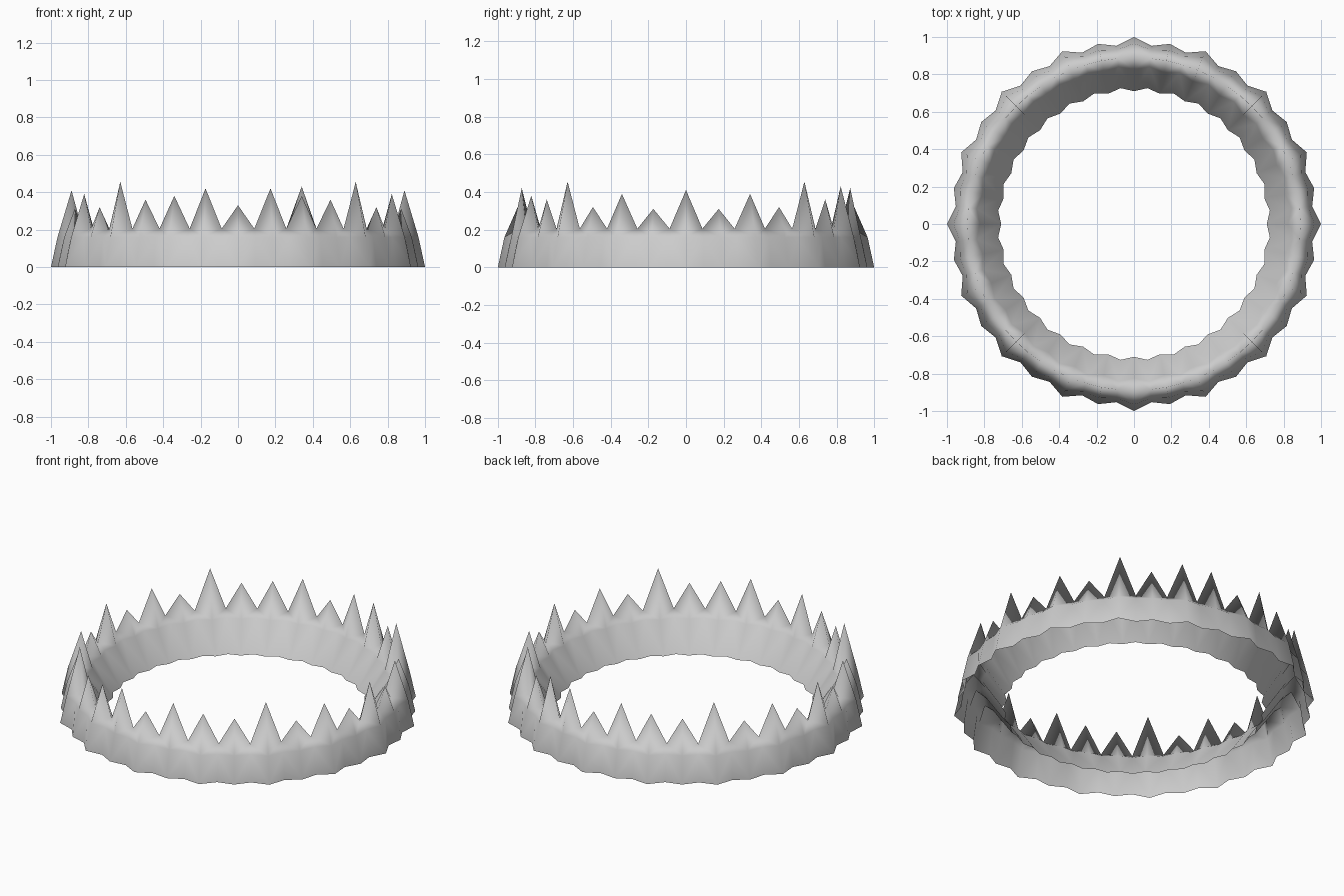
import bpy, bmesh, math

if "Cube" in bpy.data.objects:
    bpy.data.objects.remove(bpy.data.objects["Cube"])

N = 32  # spikes around the ring
# spike heights over a quarter turn, starting on the side axis
HEIGHTS = [0.41, 0.31, 0.39, 0.32, 0.455, 0.36, 0.38, 0.42, 0.33]

grey = bpy.data.materials.new("light_grey")
grey.diffuse_color = (0.6, 0.6, 0.6, 1)
grey.use_nodes = True
grey.node_tree.nodes["Principled BSDF"].inputs["Base Color"].default_value = grey.diffuse_color


def spike_height(k):
    if k == 6:  # one taller spike at the back right
        return 0.43
    q = k % 16
    return HEIGHTS[q if q <= 8 else 16 - q]


def section(i):
    """(radius, height) points from outer rim, over the ridge, to inner rim."""
    if i % 2:  # valley between two spikes
        return [(0.957, 0), (0.935, 0.16), (0.89, 0.205), (0.845, 0.17), (0.73, 0)]
    k = i // 2
    rim = 1.0 if k % 2 == 0 else 0.982
    return [(rim, 0), (rim - 0.035, 0.16), (0.89, spike_height(k)), (0.825, 0.17), (0.71, 0)]


# spiked ring: an open-bottomed shell swept through alternating sections
bm = bmesh.new()
rings = []
for i in range(2 * N):
    a = math.pi * i / N
    rings.append([bm.verts.new((r * math.cos(a), r * math.sin(a), z)) for r, z in section(i)])
for i in range(2 * N):
    a, b = rings[i], rings[(i + 1) % (2 * N)]
    for j in range(4):
        quad = (a[j], b[j], b[j + 1], a[j + 1])
        # split each quad so the diagonal runs from the valley, keeping spikes clean
        s = 0 if (i % 2 == 0) == (j < 2) else 1
        for t in ((0, 1, 2), (0, 2, 3)):
            bm.faces.new([quad[(n + s) % 4] for n in t]).smooth = True

mesh = bpy.data.meshes.new("spiked_ring")
bm.to_mesh(mesh)
bm.free()
mesh.materials.append(grey)
ring = bpy.data.objects.new("spiked_ring", mesh)
bpy.context.collection.objects.link(ring)
